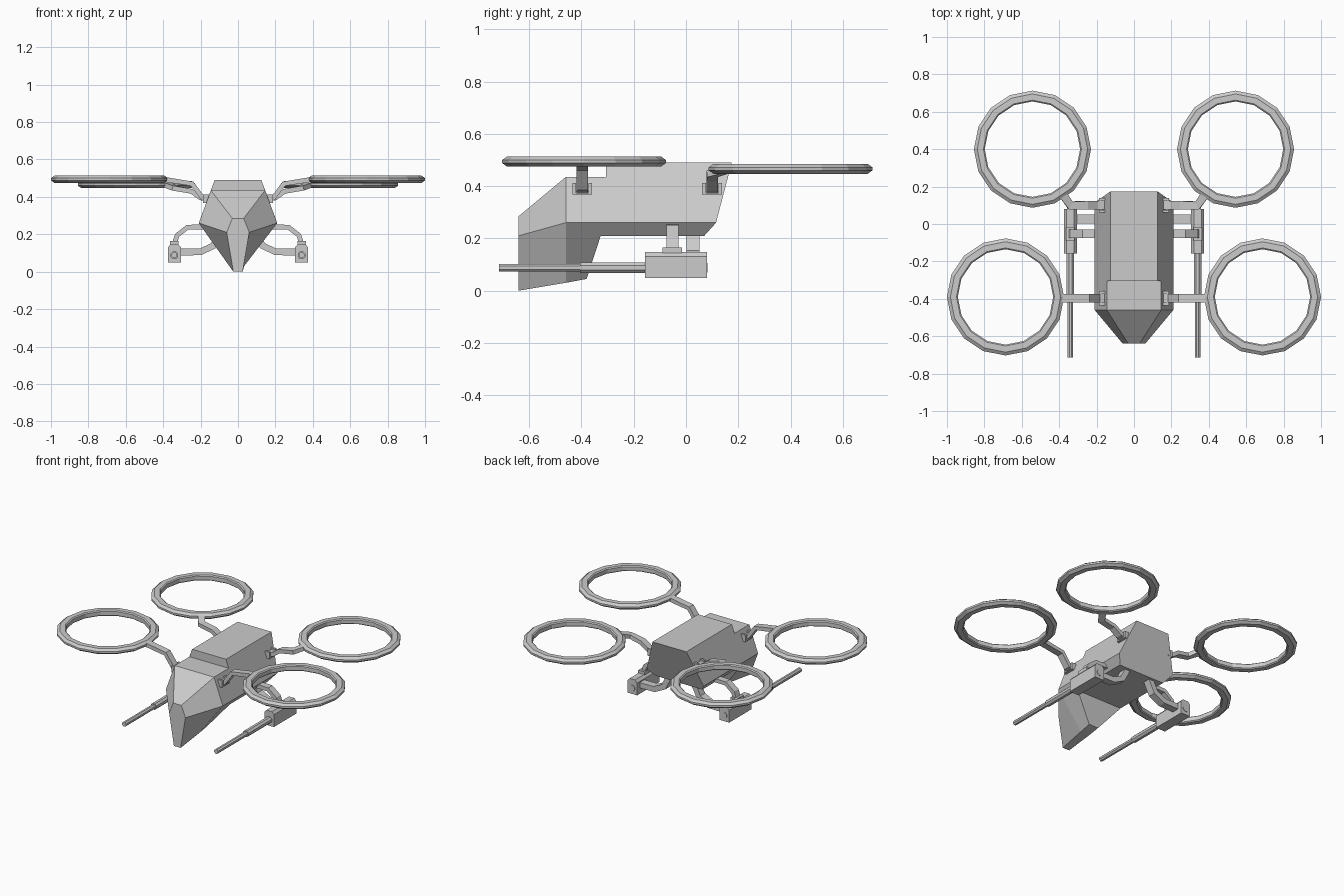
import bpy, bmesh, math
from mathutils import Vector

cube = bpy.data.objects.get("Cube")
if cube:
    bpy.data.objects.remove(cube, do_unlink=True)

grey = bpy.data.materials.new("hull_grey")
grey.use_nodes = True
grey.diffuse_color = (0.6, 0.6, 0.6, 1)
grey.node_tree.nodes["Principled BSDF"].inputs["Base Color"].default_value = (0.6, 0.6, 0.6, 1)


def finish(name, bm, mirror=True):
    """Turn a bmesh into an object, mirrored to the other side if asked."""
    bmesh.ops.recalc_face_normals(bm, faces=bm.faces)
    mesh = bpy.data.meshes.new(name)
    bm.to_mesh(mesh)
    bm.free()
    mesh.materials.append(grey)
    obj = bpy.data.objects.new(name, mesh)
    bpy.context.collection.objects.link(obj)
    if mirror:
        mod = obj.modifiers.new("Mirror", 'MIRROR')
        mod.use_mirror_merge = False
    return obj


def loft(bm, rings, caps=True, closed=False):
    """Skin a list of equally long point rings."""
    loops = [[bm.verts.new(p) for p in ring] for ring in rings]
    n = len(loops[0])
    pairs = list(zip(loops, loops[1:]))
    if closed:
        pairs.append((loops[-1], loops[0]))
    for a, b in pairs:
        for i in range(n):
            j = (i + 1) % n
            bm.faces.new((a[i], a[j], b[j], b[i]))
    if caps and not closed:
        bm.faces.new(loops[0])
        bm.faces.new(loops[-1])


def bar(name, path, width, thick):
    """Rectangular strut along a path."""
    pts = [Vector(p) for p in path]
    rings = []
    for i, p in enumerate(pts):
        t = Vector()
        if i > 0:
            t += (p - pts[i - 1]).normalized()
        if i < len(pts) - 1:
            t += (pts[i + 1] - p).normalized()
        t.normalize()
        side = t.cross(Vector((0, 0, 1))).normalized()
        up = side.cross(t)
        rings.append([p + side * sx * width / 2 + up * sz * thick / 2
                      for sx, sz in ((-1, -1), (1, -1), (1, 1), (-1, 1))])
    bm = bmesh.new()
    loft(bm, rings)
    return finish(name, bm)


def box(name, lo, hi):
    bm = bmesh.new()
    loft(bm, [[(lo[0], lo[1], z), (hi[0], lo[1], z), (hi[0], hi[1], z), (lo[0], hi[1], z)]
              for z in (lo[2], hi[2])])
    return finish(name, bm)


def rod(name, x, z, radius, y0, y1, sides=8):
    bm = bmesh.new()
    turn = [math.tau * (i + 0.5) / sides for i in range(sides)]
    loft(bm, [[(x + radius * math.cos(a), y, z + radius * math.sin(a)) for a in turn]
              for y in (y0, y1)])
    return finish(name, bm)


def rotor_ring(name, centre, sides=16):
    """Flat duct ring with a bevelled outer edge."""
    profile = [(0.313, -0.006), (0.313, 0.006), (0.295, 0.019), (0.262, 0.019),
               (0.255, 0.013), (0.255, -0.013), (0.262, -0.019), (0.295, -0.019)]
    cx, cy, cz = centre
    rings = []
    for i in range(sides):
        a = math.tau * i / sides
        rings.append([(cx + r * math.cos(a), cy + r * math.sin(a), cz + h) for r, h in profile])
    bm = bmesh.new()
    loft(bm, rings, closed=True)
    return finish(name, bm)


# Fuselage: each station gives the roof, waist and keel corner on one side
stations = [
    [(0.03, -0.64, 0.285), (0.06, -0.64, 0.21), (0.025, -0.64, 0.0)],
    [(0.145, -0.46, 0.435), (0.21, -0.46, 0.26), (0.033, -0.46, 0.03)],
    [(0.145, -0.305, 0.435), (0.21, -0.31, 0.26), (0.035, -0.38, 0.045)],
    [(0.125, -0.305, 0.49), (0.21, -0.31, 0.26), (0.17, -0.33, 0.21)],
    [(0.125, 0.175, 0.49), (0.21, 0.115, 0.26), (0.17, 0.07, 0.21)],
]
bm = bmesh.new()
loft(bm, [s + [(-x, y, z) for x, y, z in reversed(s)] for s in stations])
bmesh.ops.remove_doubles(bm, verts=bm.verts, dist=0.0005)
finish("fuselage", bm, mirror=False)

# Rotor rings
rotor_ring("front_rotor_ring", (0.687, -0.39, 0.494))
rotor_ring("rear_rotor_ring", (0.543, 0.4, 0.466))

# Rotor arms and their hull brackets
bar("front_rotor_arm", [(0.15, -0.397, 0.385), (0.19, -0.397, 0.395),
                        (0.245, -0.397, 0.47), (0.39, -0.397, 0.493)], 0.045, 0.026)
bar("rear_rotor_arm", [(0.15, 0.1, 0.385), (0.2, 0.1, 0.395), (0.25, 0.1, 0.43),
                       (0.34, 0.1, 0.447), (0.385, 0.165, 0.466)], 0.045, 0.026)
for label, y in (("front", -0.397), ("rear", 0.1)):
    box(label + "_arm_bracket_base", (0.155, y - 0.038, 0.367), (0.188, y + 0.038, 0.374))
    for end, s in (("fore", -1), ("aft", 1)):
        box(label + "_arm_bracket_" + end, (0.155, y + s * 0.031 - 0.007, 0.37),
            (0.188, y + s * 0.031 + 0.007, 0.412))

# Gun pods with chamfered tops
bm = bmesh.new()
pod = [(0.305, 0.048), (0.375, 0.048), (0.375, 0.13), (0.36, 0.147), (0.32, 0.147), (0.305, 0.13)]
loft(bm, [[(x, y, z) for x, z in pod] for y in (-0.157, 0.08)])
finish("gun_pod", bm)
rod("gun_barrel_sleeve", 0.34, 0.088, 0.022, -0.405, -0.15)
rod("gun_barrel", 0.34, 0.088, 0.016, -0.715, -0.4)
rod("gun_pod_rear_cap", 0.34, 0.088, 0.02, 0.078, 0.083)

# Pod mounts
bar("upper_pod_strut", [(0.18, -0.052, 0.24), (0.27, -0.052, 0.238),
                        (0.325, -0.052, 0.195), (0.34, -0.052, 0.15)], 0.045, 0.026)
box("upper_strut_foot", (0.317, -0.09, 0.14), (0.363, -0.015, 0.165))
bar("lower_pod_strut", [(0.09, 0.027, 0.22), (0.13, 0.027, 0.14),
                        (0.2, 0.027, 0.106), (0.31, 0.027, 0.105)], 0.05, 0.036)
